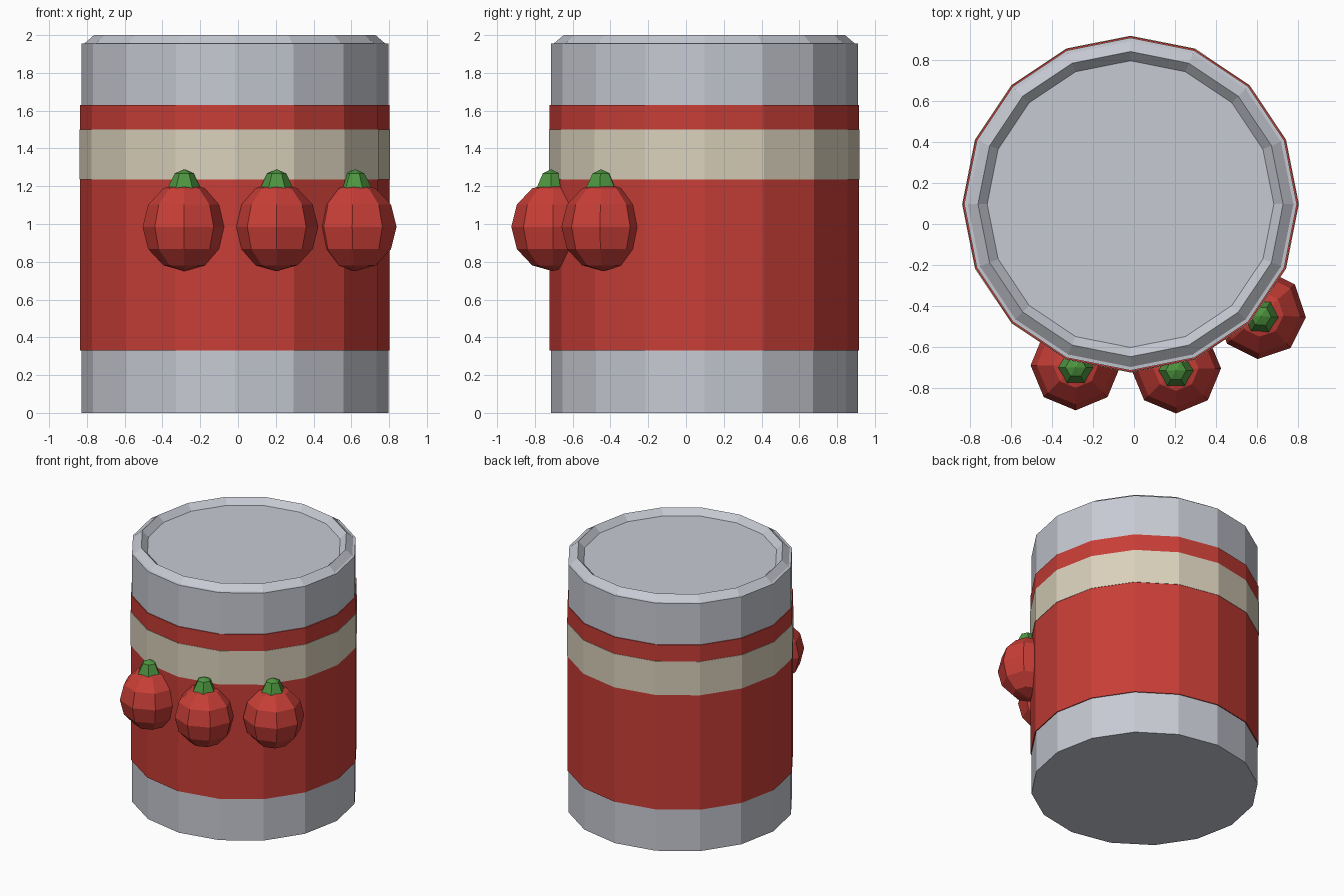
import bpy, bmesh, math

if "Cube" in bpy.data.objects:
    bpy.data.objects.remove(bpy.data.objects["Cube"])

CAN = (-0.017, 0.097)


def material(name, rgb):
    m = bpy.data.materials.new(name)
    m.diffuse_color = (*rgb, 1)
    m.use_nodes = True
    m.node_tree.nodes["Principled BSDF"].inputs["Base Color"].default_value = m.diffuse_color
    return m


steel = material("steel_grey", (0.57, 0.59, 0.65))
red = material("tomato_red", (0.58, 0.048, 0.038))
cream = material("cream", (0.70, 0.64, 0.50))
green = material("leaf_green", (0.075, 0.30, 0.05))


def lathe(name, profile, sides, centre, mat, turn=0.0, closed=False):
    """Revolve (radius, z) points; radius 0 makes a pole."""
    bm = bmesh.new()
    rings = []
    for r, z in profile:
        if r == 0:
            rings.append([bm.verts.new((0, 0, z))] * sides)
        else:
            rings.append([bm.verts.new((r * math.cos(turn + math.tau * i / sides),
                                        r * math.sin(turn + math.tau * i / sides), z))
                          for i in range(sides)])
    pairs = list(zip(rings, rings[1:]))
    if closed:
        pairs.append((rings[-1], rings[0]))
    for a, b in pairs:
        for i in range(sides):
            j = (i + 1) % sides
            quad = [a[i], a[j], b[j], b[i]]
            bm.faces.new(list(dict.fromkeys(quad)))
    bmesh.ops.recalc_face_normals(bm, faces=bm.faces)
    mesh = bpy.data.meshes.new(name)
    bm.to_mesh(mesh)
    bm.free()
    mesh.materials.append(mat)
    ob = bpy.data.objects.new(name, mesh)
    ob.location = (*centre, 0)
    bpy.context.collection.objects.link(ob)
    return ob


# can body with raised rim and sunken lid
lathe("can_body", [(0, 0), (0.8125, 0), (0.8125, 1.955), (0.795, 1.957),
                   (0.745, 2.0), (0.70, 1.953), (0, 1.953)], 16, CAN, steel)


# paper label and its cream stripe, as thin sleeves
def sleeve(name, r, z0, z1, mat):
    lathe(name, [(0.811, z0), (r, z0), (r, z1), (0.811, z1)], 16, CAN, mat, closed=True)


sleeve("label", 0.8195, 0.33, 1.63, red)
sleeve("label_stripe", 0.8225, 1.235, 1.50, cream)

# three tomatoes with stems
for n, (x, y, turn) in enumerate([(-0.285, -0.69, 0), (0.205, -0.705, 0),
                                  (0.62, -0.44, -4)], 1):
    ball = [(0.22 * math.sin(math.pi * k / 6) if 0 < k < 6 else 0,
             0.985 - 0.235 * math.cos(math.pi * k / 6)) for k in range(7)]
    lathe(f"tomato_{n}", ball, 8, (x, y), red, math.radians(turn))
    lathe(f"tomato_stem_{n}", [(0, 1.17), (0.09, 1.185), (0.05, 1.268), (0, 1.29)],
          6, (x, y - 0.01), green, math.radians(turn))
